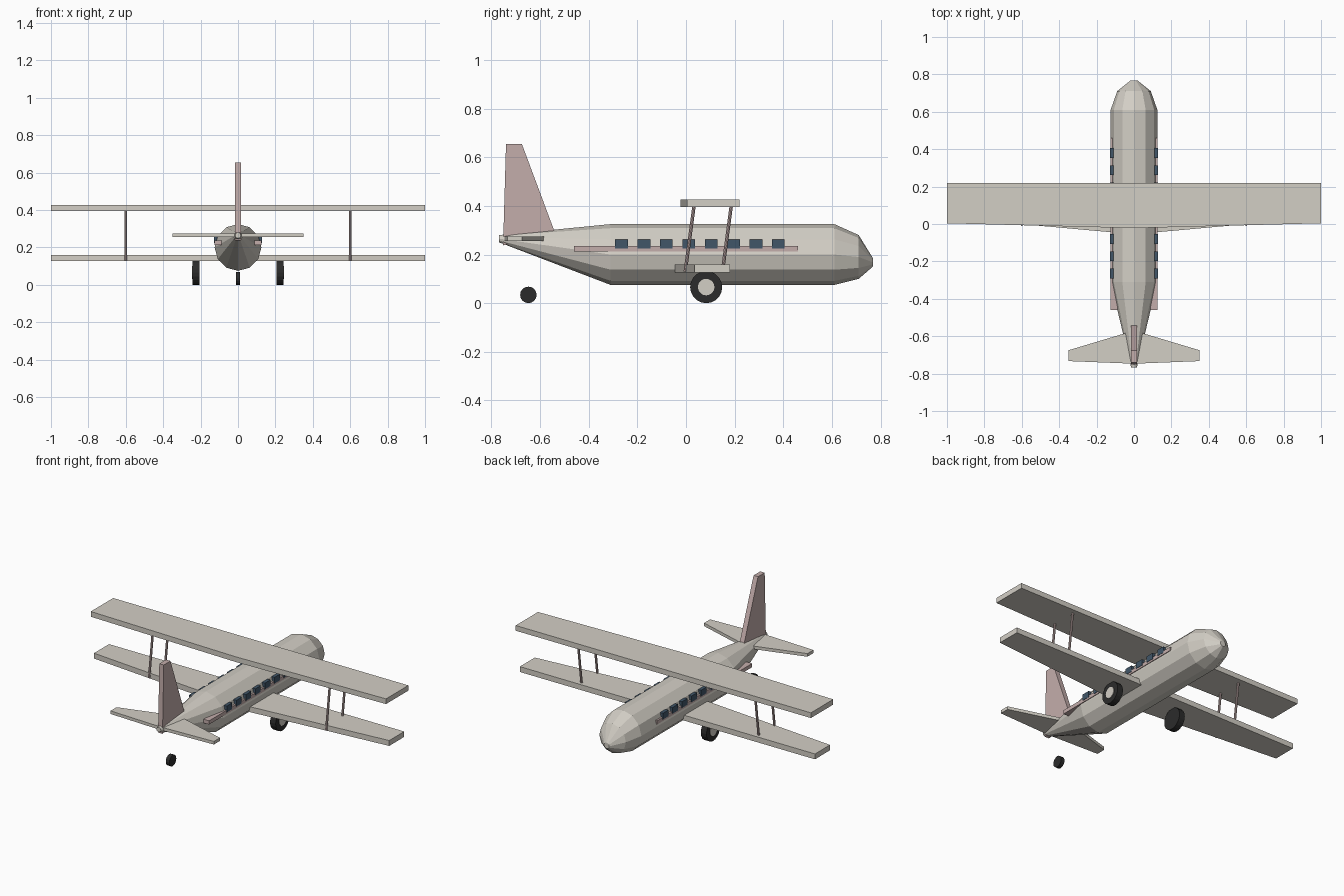
import bpy, bmesh, math
from mathutils import Vector

cube = bpy.data.objects.get("Cube")
if cube:
    bpy.data.objects.remove(cube, do_unlink=True)


def material(name, rgb):
    m = bpy.data.materials.new(name)
    m.use_nodes = True
    m.diffuse_color = (*rgb, 1)
    m.node_tree.nodes["Principled BSDF"].inputs["Base Color"].default_value = (*rgb, 1)
    return m


HULL = material("warm grey paint", (0.65, 0.62, 0.56))
PINK = material("dusty pink paint", (0.55, 0.42, 0.41))
GLASS = material("blue glass", (0.052, 0.092, 0.14))
RUBBER = material("black rubber", (0.024, 0.024, 0.024))


def finish(bm, name, mat):
    bmesh.ops.recalc_face_normals(bm, faces=bm.faces)
    mesh = bpy.data.meshes.new(name)
    bm.to_mesh(mesh)
    bm.free()
    mesh.materials.append(mat)
    obj = bpy.data.objects.new(name, mesh)
    bpy.context.collection.objects.link(obj)
    return obj


def loft(name, rings, mat):
    """Skin a list of equal-length point rings and cap both ends."""
    bm = bmesh.new()
    loops = [[bm.verts.new(p) for p in ring] for ring in rings]
    n = len(loops[0])
    for a, b in zip(loops, loops[1:]):
        for i in range(n):
            j = (i + 1) % n
            bm.faces.new((a[i], a[j], b[j], b[i]))
    bm.faces.new(loops[0])
    bm.faces.new(loops[-1])
    return finish(bm, name, mat)


def box(name, x, y, z, mat):
    ring = lambda h: [(x[0], y[0], h), (x[1], y[0], h), (x[1], y[1], h), (x[0], y[1], h)]
    return loft(name, [ring(z[0]), ring(z[1])], mat)


def tapered_wing(name, span, root, tip, z, mat):
    """Flat panel: root and tip are (trailing y, leading y)."""
    outline = [(0, root[0]), (span, tip[0]), (span, tip[1]),
               (0, root[1]), (-span, tip[1]), (-span, tip[0])]
    return loft(name, [[(x, y, h) for x, y in outline] for h in z], mat)


def rod(name, start, end, radius, sides, mat):
    start, end = Vector(start), Vector(end)
    turn = (end - start).to_track_quat('Z', 'Y')
    circle = [turn @ Vector((radius * math.cos(a), radius * math.sin(a), 0))
              for a in (math.tau * i / sides for i in range(sides))]
    return loft(name, [[p + c for c in circle] for p in (start, end)], mat)


# Fuselage: twelve-sided sections given as y, centre height, radius
sections = [(-0.768, 0.265, 0.015), (-0.31, 0.2, 0.125), (0.61, 0.2, 0.125),
            (0.71, 0.19, 0.09), (0.768, 0.168, 0.018)]
angles = [math.tau * i / 12 for i in range(12)]
loft("fuselage", [[(r * math.cos(a), y, c + r * math.sin(a)) for a in angles]
                  for y, c, r in sections], HULL)

# Wings and tail
tapered_wing("upper_wing", 1, (-0.022, 0.22), (0.004, 0.22), (0.395, 0.427), HULL)
tapered_wing("lower_wing", 1, (-0.055, 0.18), (0.035, 0.18), (0.127, 0.16), HULL)
tapered_wing("tailplane", 0.35, (-0.747, -0.57), (-0.733, -0.675), (0.255, 0.274), HULL)
fin = [(-0.752, 0.238), (-0.535, 0.28), (-0.675, 0.655), (-0.74, 0.655)]
loft("tail_fin", [[(x, y, z) for y, z in fin] for x in (-0.015, 0.015)], PINK)

for side, label in ((1, "left"), (-1, "right")):
    # Side stripe and cabin windows
    box(f"{label}_stripe", (side * 0.088, side * 0.126), (-0.46, 0.46), (0.213, 0.236), PINK)
    for i in range(8):
        y = -0.265 + 0.0921 * i
        box(f"{label}_window_{i + 1}", (side * 0.105, side * 0.128),
            (y - 0.026, y + 0.026), (0.224, 0.262), GLASS)

    # Slanted wing struts
    for where, y in (("rear", -0.003), ("front", 0.15)):
        rod(f"{label}_{where}_strut", (side * 0.6, y, 0.13),
            (side * 0.6, y + 0.036, 0.4), 0.007, 8, PINK)

    # Main wheel with outboard hub
    rod(f"{label}_wheel", (side * 0.205, 0.083, 0.066),
        (side * 0.243, 0.083, 0.066), 0.066, 20, RUBBER)
    rod(f"{label}_wheel_hub", (side * 0.23, 0.083, 0.066),
        (side * 0.246, 0.083, 0.066), 0.034, 20, HULL)

# Tail wheel
rod("tail_wheel", (-0.012, -0.648, 0.034), (0.012, -0.648, 0.034), 0.034, 16, RUBBER)
